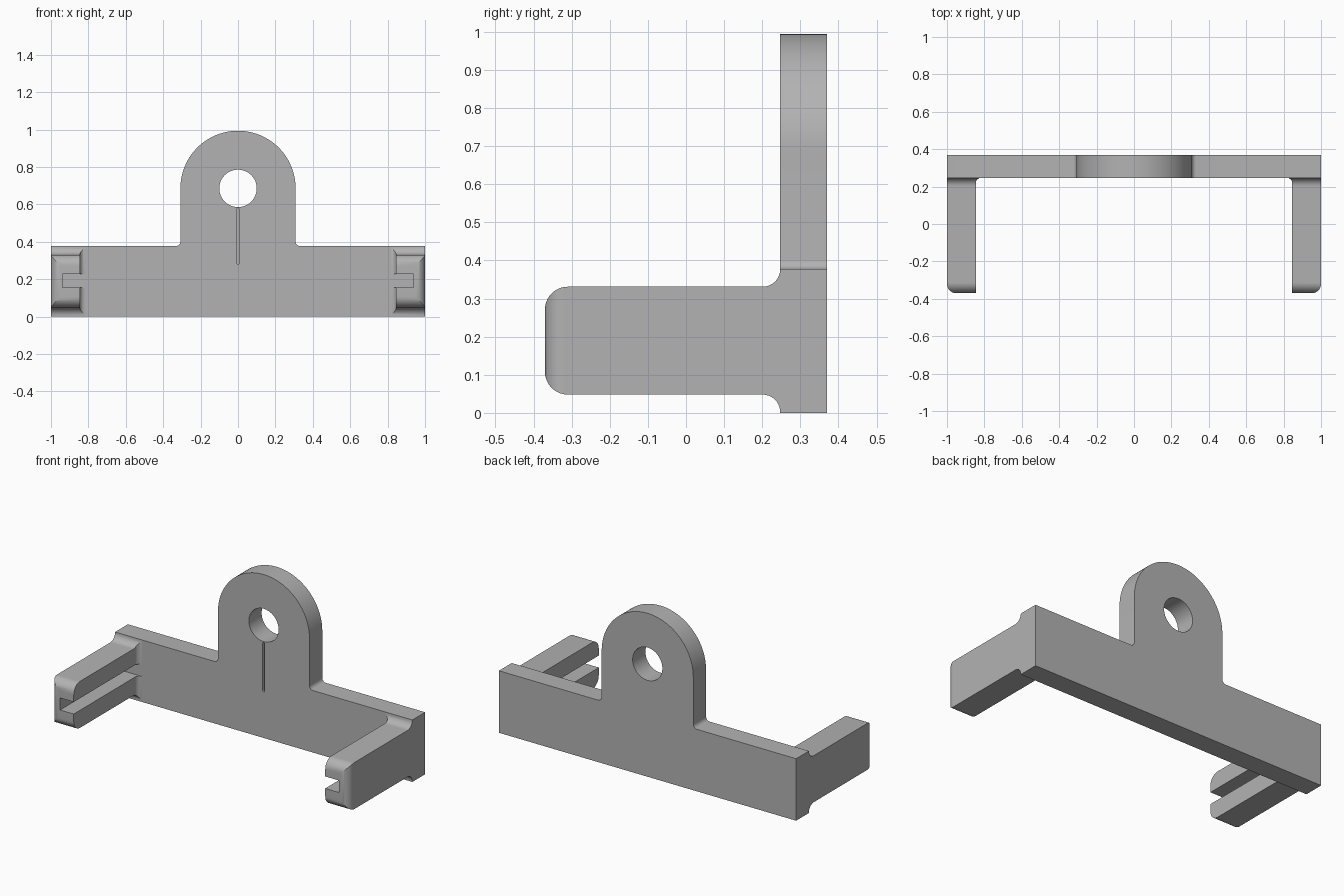
import bpy
import bmesh
from math import sin, cos, pi, sqrt

if "Cube" in bpy.data.objects:
    bpy.data.objects.remove(bpy.data.objects["Cube"], do_unlink=True)

FRONT, BACK = 0.247, 0.37            # plate faces along y
BAR_TOP = 0.377
TAB_R, HOLE_R, HOLE_Z = 0.308, 0.1, 0.686
FILLET = 0.025

grey = bpy.data.materials.new("plain_grey")
grey.use_nodes = True
colour = (0.45, 0.45, 0.45, 1)
grey.diffuse_color = colour
grey.node_tree.nodes["Principled BSDF"].inputs["Base Color"].default_value = colour


def finish(name, bm):
    bmesh.ops.recalc_face_normals(bm, faces=bm.faces[:])
    mesh = bpy.data.meshes.new(name)
    bm.to_mesh(mesh)
    bm.free()
    mesh.materials.append(grey)
    ob = bpy.data.objects.new(name, mesh)
    bpy.context.collection.objects.link(ob)
    return ob


def arc(cx, cz, r, start, end, steps):
    angles = [start + (end - start) * i / steps for i in range(steps + 1)]
    return [(cx + r * cos(a), cz + r * sin(a)) for a in angles]


def extrude(name, outline, y0, y1):
    bm = bmesh.new()
    face = bm.faces.new([bm.verts.new((x, y0, z)) for x, z in outline])
    new = bmesh.ops.extrude_face_region(bm, geom=[face])["geom"]
    verts = [v for v in new if isinstance(v, bmesh.types.BMVert)]
    bmesh.ops.translate(bm, verts=verts, vec=(0, y1 - y0, 0))
    return finish(name, bm)


def smooth(ob):
    bpy.ops.object.select_all(action='DESELECT')
    ob.select_set(True)
    bpy.context.view_layer.objects.active = ob
    bpy.ops.object.shade_smooth_by_angle(angle=pi / 6)


def cut(ob, cutter):
    cutter.hide_render = True
    mod = ob.modifiers.new("cut", 'BOOLEAN')
    mod.operation = 'DIFFERENCE'
    mod.solver = 'EXACT'
    mod.object = cutter
    bpy.context.view_layer.objects.active = ob
    bpy.ops.object.modifier_apply(modifier=mod.name)
    bpy.data.objects.remove(cutter, do_unlink=True)


# Back plate with a rounded hanging tab
corner = TAB_R + FILLET
outline = [(-1, 0), (1, 0), (1, BAR_TOP)]
outline += arc(corner, BAR_TOP + FILLET, FILLET, -pi / 2, -pi, 8)
outline += arc(0, HOLE_Z, TAB_R, 0, pi, 64)
outline += arc(-corner, BAR_TOP + FILLET, FILLET, 0, -pi / 2, 8)
outline += [(-1, BAR_TOP)]
plate = extrude("back_plate", outline, FRONT, BACK)

# Screw hole and engraved centre line
cut(plate, extrude("hole_cutter", arc(0, HOLE_Z, HOLE_R, 0, 2 * pi, 64)[:-1], 0, 0.6))
slit = arc(0, 0.573, 0.007, 0, pi, 8) + arc(0, 0.287, 0.007, pi, 2 * pi, 8)
cut(plate, extrude("slit_cutter", slit, 0.1, FRONT + 0.03))
smooth(plate)


# Slotted side arms: C-shaped sections lofted from rounded tip to flared root
def inset(distance, r):
    """Drop of a quarter round at a distance from its end."""
    d = max(0, r - distance)
    return r - sqrt(max(0, r * r - d * d))


def arm(name, side):
    steps = 10
    turns = [pi / 2 * i / steps for i in range(steps + 1)]
    ys = [-BACK + r * (1 - cos(a)) for r in (0.06, 0.05) for a in turns]
    ys += [FRONT - r * (1 - cos(a)) for r in (0.046, 0.03) for a in turns]
    ys = sorted({round(y, 5) for y in ys})
    bm = bmesh.new()
    rings = []
    for y in ys:
        tip, root = y + BACK, FRONT - y
        grow = inset(root, 0.046) - inset(tip, 0.06)
        low, high = 0.048 - grow, 0.331 + grow
        inner = 0.846 - inset(root, 0.03)
        outer = 1 - inset(tip, 0.05)
        section = [(inner, low), (outer, low), (outer, high), (inner, high),
                   (inner, 0.228), (0.938, 0.228), (0.938, 0.155), (inner, 0.155)]
        rings.append([bm.verts.new((side * x, y, z)) for x, z in section])
    for a, b in zip(rings, rings[1:]):
        for i in range(len(a)):
            j = (i + 1) % len(a)
            bm.faces.new((a[i], a[j], b[j], b[i]))
    bm.faces.new(rings[0])
    bm.faces.new(rings[-1])
    smooth(finish(name, bm))


arm("left_arm", 1)
arm("right_arm", -1)
